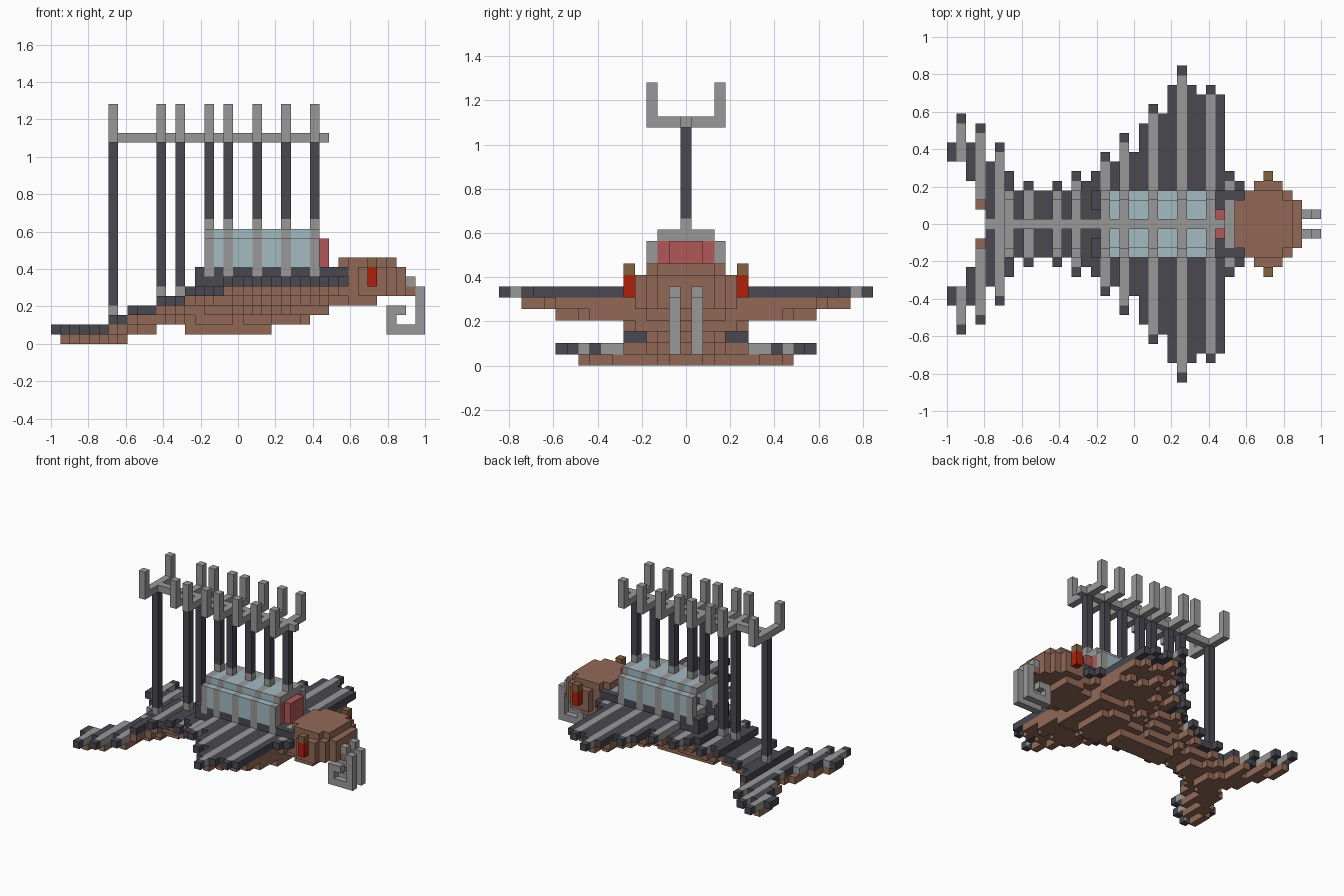
import bpy
import bmesh

cube = bpy.data.objects.get("Cube")
if cube:
    bpy.data.objects.remove(cube, do_unlink=True)

UNIT = 2 / 39          # edge length of one block


def material(name, hex_colour):
    def linear(pair):
        c = int(pair, 16) / 255
        return c / 12.92 if c < 0.04045 else ((c + 0.055) / 1.055) ** 2.4
    rgba = [linear(hex_colour[n:n + 2]) for n in (0, 2, 4)] + [1]
    mat = bpy.data.materials.new(name)
    mat.use_nodes = True
    mat.diffuse_color = rgba
    mat.node_tree.nodes["Principled BSDF"].inputs["Base Color"].default_value = rgba
    return mat


bone = material("bone grey", "999999")
slate = material("dark slate", "484850")
hide = material("brown hide", "916957")
glass = material("pale blue glass", "a4bbc2")
door_red = material("dull red", "b05957")
eye_red = material("bright red", "b0200c")
horn_tan = material("horn brown", "826340")


class Part:
    """Collects blocks, mirrored across the centre line, into one object."""

    def __init__(self, name, mat):
        self.name, self.mat, self.bm = name, mat, bmesh.new()

    def box(self, x, y, z):
        """Inclusive block ranges; y is the distance from the centre line."""
        sides = [(-y[1], y[1])] if y[0] == 0 else [y, (-y[1], -y[0])]
        for lo, hi in sides:
            verts = bmesh.ops.create_cube(self.bm, size=1)["verts"]
            for v in verts:
                v.co.x = -1 + UNIT * (x[0] if v.co.x < 0 else x[1] + 1)
                v.co.y = UNIT * (lo - 0.5 if v.co.y < 0 else hi + 0.5)
                v.co.z = UNIT * (z[0] if v.co.z < 0 else z[1] + 1)

    def layer(self, start, halves, z):
        """A row of centred columns, one half width per column."""
        for col, half in enumerate(halves, start=start):
            self.box((col, col), (0, half), z)

    def finish(self):
        mesh = bpy.data.meshes.new(self.name)
        self.bm.to_mesh(mesh)
        self.bm.free()
        mesh.materials.append(self.mat)
        bpy.context.collection.objects.link(bpy.data.objects.new(self.name, mesh))


# Half width of the back for each column from tail to neck, in base 36
widths = [int(c, 36) for c in "8b8a68" "5343343" "54576" "97acbege" "ded54"]
inner = dict(zip(range(5), (7, 7, 5, 3, 1)))     # notch between the flukes
wing_ribs = {1, 3, 5, 8, 13, 16, 18, 21, 24, 27, 29}
posts = (6, 11, 13, 16, 18, 21, 24, 27)
dome_ribs = posts[3:]


def back_level(col):
    return 1 + sum(col >= step for step in (6, 8, 11, 14, 18))


def belly_level(col):
    if col < 8:
        return 0
    if col < 14:
        return back_level(col) - 2
    return 1 + sum(col > step for step in (22, 26, 28))


def belly_half(col, w, level):
    """Half width of the belly, narrowing with each layer under the back."""
    depth = back_level(col) - level
    if depth == 1:
        if col in (6, 7):
            return w
        return w - 2 if w > 5 else w - 1
    if depth == 2:
        return max(w - 5, w // 2)
    return max(1, round(w * (0.31, 0.19, 0.1)[depth - 3]))


# Back, wings, flukes and the brown belly stepping in below them
back = Part("back_and_wings", slate)
ribs = Part("wing_ribs", bone)
belly = Part("belly", hide)
for col, w in enumerate(widths):
    top, start = back_level(col), inner.get(col, 0)
    if col in wing_ribs:
        ribs.box((col, col), (start, w - 1), (top, top))
        back.box((col, col), (w, w), (top, top))
    else:
        back.box((col, col), (start, w), (top, top))
    if col == 0:
        continue
    first = start - 1 if col == 3 else start
    for level in range(belly_level(col), top):
        half = max(belly_half(col, w, level), first)
        belly.box((col, col), (first, half), (level, level))
back.finish()
ribs.finish()
belly.finish()

# Dome side walls, open at the rear, and neck collar
base = Part("dome_base", slate)
base.box((15, 15), (2, 3), (6, 7))
base.box((16, 17), (3, 3), (6, 6))
for col in range(17, 27):
    if col not in dome_ribs:
        base.box((col, col), (3, 3), (7, 7))
base.box((27, 27), (0, 2), (7, 7))
base.box((28, 28), (0, 3), (7, 7))
base.box((29, 29), (3, 3), (7, 7))
base.box((30, 30), (0, 3), (7, 7))
base.finish()

collar = Part("neck_band", bone)
collar.box((29, 29), (0, 2), (7, 7))
collar.finish()

# Glass dome with bone arches
panes = Part("dome_glass", glass)
arches = Part("dome_arches", bone)
for col in range(16, 28):
    shell = arches if col in dome_ribs else panes
    shell.box((col, col), (3, 3), (7 if col in dome_ribs else 8, 10))
    shell.box((col, col), (0, 2), (11, 11))
panes.finish()
arches.finish()

# Red front panel with a raised middle
door = Part("dome_front_panel", door_red)
door.box((27, 27), (0, 2), (8, 10))
door.box((28, 28), (0, 1), (8, 10))
door.finish()

# Posts with forked tops joined by a rail
poles = Part("posts", slate)
forks = Part("post_forks", bone)
feet = Part("post_feet", bone)
for col in posts:
    foot = 12 if col in dome_ribs else back_level(col) + 1
    feet.box((col, col), (0, 0), (foot, foot))
    poles.box((col, col), (0, 0), (foot + 1, 20))
    forks.box((col, col), (0, 3), (21, 21))
    forks.box((col, col), (3, 3), (22, 24))
for part in (poles, forks, feet):
    part.finish()

rail = Part("top_rail", bone)
for left, right in zip(posts, posts[1:] + (29,)):
    rail.box((left + 1, right - 1), (0, 0), (21, 21))
rail.finish()

spine = Part("tail_spine", bone)
spine.box((4, 4), (0, 0), (1, 1))
spine.finish()

# Head, rounded in plan and stepped in above and below
head = Part("head", hide)
head.layer(31, (3, 3, 3), (4, 4))
head.layer(31, (3, 4, 4, 4, 3, 2), (5, 5))
head.layer(31, (3, 4, 4, 4, 3, 2), (6, 7))
head.layer(30, (2, 3, 3, 3, 3, 2), (8, 8))
head.box((37, 37), (1, 1), (5, 5))
head.finish()

eyes = Part("eyes", eye_red)
eyes.box((33, 33), (5, 5), (6, 7))
eyes.finish()

horns = Part("brow_horns", horn_tan)
horns.box((33, 33), (5, 5), (8, 8))
horns.finish()

# Curled tusks
tusks = Part("tusks", bone)
for x, z in (((37, 37), (6, 6)), ((38, 38), (2, 5)), ((35, 37), (1, 1)),
             ((35, 35), (2, 3)), ((36, 36), (3, 3)), ((38, 38), (1, 1))):
    tusks.box(x, (1, 1), z)
tusks.finish()
